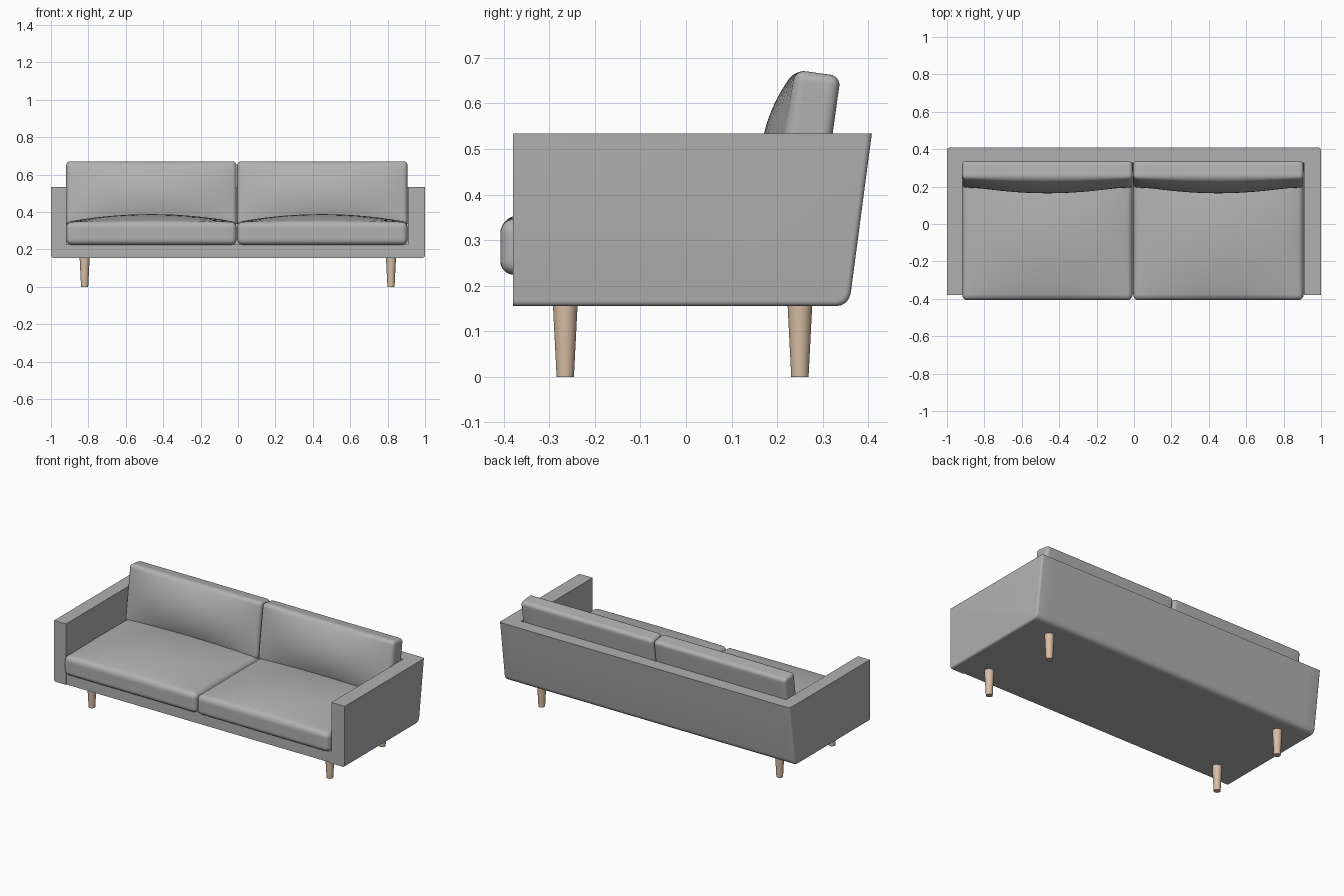
import bpy, bmesh, math
from mathutils import Matrix, Vector

if "Cube" in bpy.data.objects:
    bpy.data.objects.remove(bpy.data.objects["Cube"])


def material(name, rgb):
    m = bpy.data.materials.new(name)
    m.diffuse_color = (*rgb, 1)
    m.use_nodes = True
    m.node_tree.nodes["Principled BSDF"].inputs["Base Color"].default_value = m.diffuse_color
    return m


FABRIC = material("grey fabric", (0.44, 0.44, 0.44))
WOOD = material("pale wood", (0.69, 0.52, 0.38))


def finish(bm, name, mat, angle=35):
    bmesh.ops.recalc_face_normals(bm, faces=bm.faces)
    me = bpy.data.meshes.new(name)
    bm.to_mesh(me)
    bm.free()
    me.materials.append(mat)
    ob = bpy.data.objects.new(name, me)
    bpy.context.collection.objects.link(ob)
    bpy.ops.object.select_all(action='DESELECT')
    ob.select_set(True)
    bpy.context.view_layer.objects.active = ob
    bpy.ops.object.shade_smooth_by_angle(angle=math.radians(angle))
    return ob


def prism(profile, x0, x1):
    """Extrude a (y, z) profile along x."""
    bm = bmesh.new()
    face = bm.faces.new([bm.verts.new((x0, y, z)) for y, z in profile])
    new = bmesh.ops.extrude_face_region(bm, geom=[face])["geom"]
    bmesh.ops.translate(bm, vec=(x1 - x0, 0, 0),
                        verts=[v for v in new if isinstance(v, bmesh.types.BMVert)])
    bmesh.ops.recalc_face_normals(bm, faces=bm.faces)
    return bm


def cushion(name, size, r, bulge_axis, bulge_sign, bulge, matrix):
    """Rounded box with one domed face."""
    bm = bmesh.new()
    bmesh.ops.create_cube(bm, size=1)
    bmesh.ops.scale(bm, vec=size, verts=bm.verts)
    half = [s / 2 for s in size]
    for a in range(3):
        inner = half[a] - r
        cuts = [-inner + 2 * inner * i / 14 for i in range(15)]
        for t in (15, 30, 38):
            d = inner + r * math.tan(math.radians(t))
            cuts += [d, -d]
        axis = Vector([float(i == a) for i in range(3)])
        for c in cuts:
            bmesh.ops.bisect_plane(bm, geom=bm.verts[:] + bm.edges[:] + bm.faces[:],
                                   plane_co=axis * c, plane_no=axis)
    others = [a for a in range(3) if a != bulge_axis]
    for v in bm.verts:
        q = Vector([max(r - h, min(h - r, c)) for c, h in zip(v.co, half)])
        d = v.co - q
        p = q + d.normalized() * r
        k = 1.0
        for a in others:
            k *= max(0, 1 - (p[a] / half[a]) ** 2)
        side = max(0, min(1, 0.5 + 0.5 * bulge_sign * p[bulge_axis] / half[bulge_axis]))
        p[bulge_axis] += bulge_sign * bulge * k * side
        v.co = p
    bm.transform(matrix)
    return finish(bm, name, FABRIC, 60)


# Shared rear outline: rounded lower corner, raked back
corner, p0, p2 = (0.357, 0.155), (0.325, 0.155), (0.362, 0.187)
arc = []
for i in range(9):
    t = i / 8
    arc.append(tuple((1 - t) ** 2 * a + 2 * t * (1 - t) * b + t * t * c
                     for a, b, c in zip(p0, corner, p2)))
rear = arc + [(0.402, 0.49), (0.408, 0.534)]

# Arms, outer lower and rear edges softened
for name, x_in, x_out in (("left_arm", -0.918, -1.0), ("right_arm", 0.908, 1.0)):
    bm = prism([(-0.38, 0.155)] + rear + [(-0.38, 0.534)], x_in, x_out)
    edges = []
    for e in bm.edges:
        a, b = (v.co for v in e.verts)
        mid = (a + b) / 2
        if abs(a.x - x_out) < 1e-5 and abs(b.x - x_out) < 1e-5 \
                and mid.z < 0.53 and mid.y > -0.37:
            edges.append(e)
    bmesh.ops.bevel(bm, geom=edges, offset=0.012, segments=4, profile=0.5, affect='EDGES')
    finish(bm, name, FABRIC)

# Base and back panel as one L-shaped body
bm = prism([(-0.374, 0.155)] + rear + [(0.326, 0.534), (0.284, 0.225), (-0.374, 0.225)],
           -0.918, 0.908)
finish(bm, "base_and_back", FABRIC)

# Seat and back cushions
for side, x in (("left", -0.463), ("right", 0.451)):
    cushion(side + "_seat_cushion", (0.911, 0.685, 0.122), 0.03, 2, 1, 0.042,
            Matrix.Translation((x, -0.065, 0.285)))
    cushion(side + "_back_cushion", (0.911, 0.1, 0.345), 0.022, 1, -1, 0.05,
            Matrix.Translation((x, 0.266, 0.496)) @ Matrix.Rotation(math.radians(-8), 4, 'X'))

# Tapered legs
for row, y in (("front", -0.265), ("back", 0.25)):
    for side, x in (("left", -0.82), ("right", 0.818)):
        bm = bmesh.new()
        bmesh.ops.create_cone(bm, cap_ends=True, segments=32, radius1=0.019,
                              radius2=0.027, depth=0.157,
                              matrix=Matrix.Translation((x, y, 0.0785)))
        finish(bm, f"{row}_{side}_leg", WOOD)
